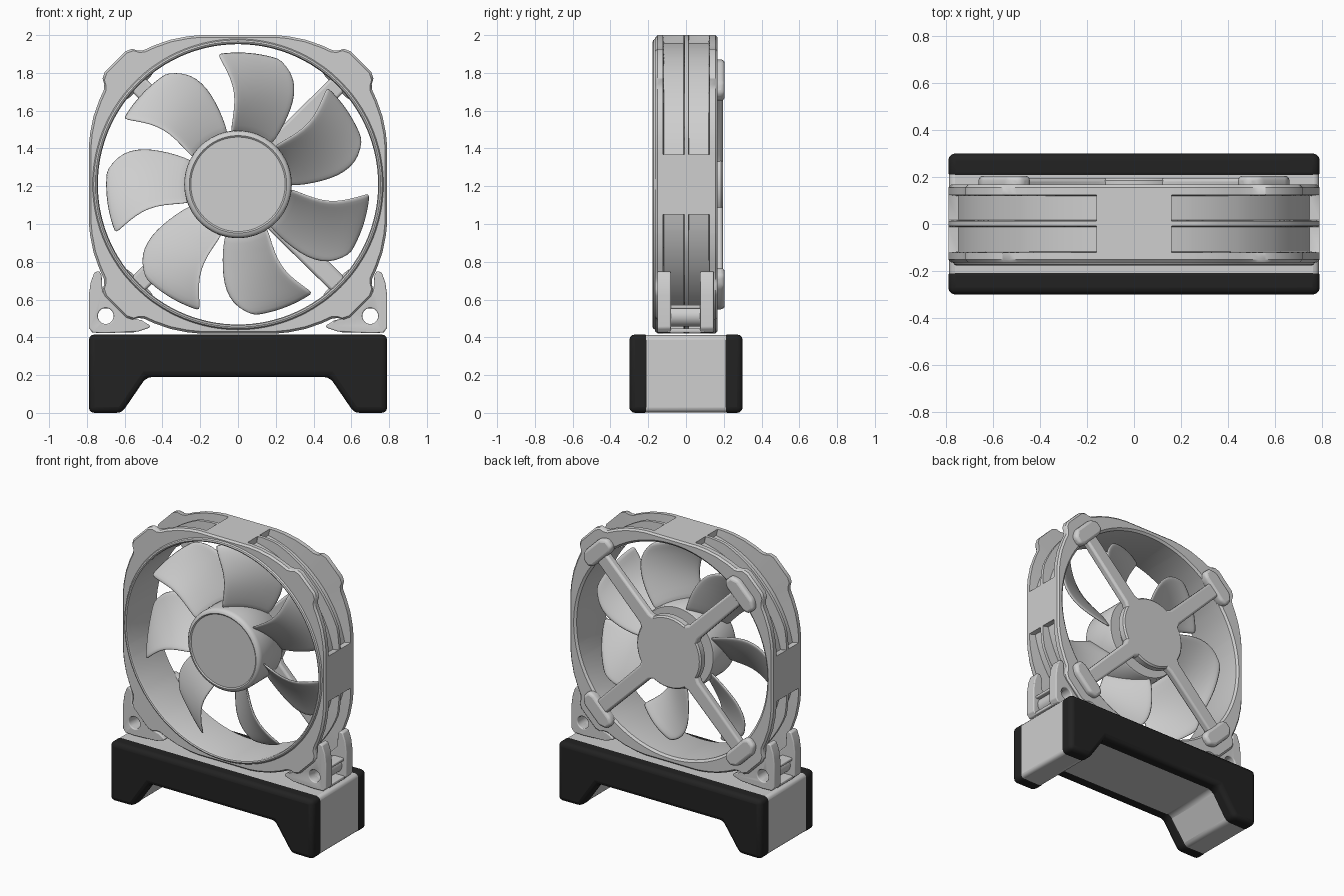
import bpy, bmesh
from math import sin, cos, pi, radians, degrees, atan2
from mathutils import Matrix

cube = bpy.data.objects.get("Cube")
if cube:
    bpy.data.objects.remove(cube, do_unlink=True)

ZC = 1.21       # height of the fan axis


def material(name, value):
    m = bpy.data.materials.new(name)
    m.use_nodes = True
    colour = (value, value, value, 1)
    m.diffuse_color = colour
    bsdf = m.node_tree.nodes["Principled BSDF"]
    bsdf.inputs["Base Color"].default_value = colour
    bsdf.inputs["Roughness"].default_value = 0.6
    return m


GREY = material("light grey", 0.62)
BLACK = material("soft black", 0.016)


def finish(name, bm, mat=GREY, bevel=0, hole=None):
    """Turn a bmesh into a shaded object, with optional round hole and bevel."""
    bmesh.ops.recalc_face_normals(bm, faces=bm.faces)
    mesh = bpy.data.meshes.new(name)
    bm.to_mesh(mesh)
    bm.free()
    mesh.materials.append(mat)
    ob = bpy.data.objects.new(name, mesh)
    bpy.context.collection.objects.link(ob)
    if hole:
        mod = ob.modifiers.new("hole", "BOOLEAN")
        mod.object = hole
        mod.solver = "EXACT"
    if bevel:
        mod = ob.modifiers.new("bevel", "BEVEL")
        mod.width = bevel
        mod.segments = 3
        mod.angle_limit = radians(25)
    bpy.ops.object.select_all(action="DESELECT")
    ob.select_set(True)
    bpy.context.view_layer.objects.active = ob
    bpy.ops.object.shade_smooth_by_angle(angle=radians(35))
    return ob


def prism(name, pts, y0, y1, mat=GREY, bevel=0, hole=None, turn=0):
    """Extrude an x/z outline along y, optionally turned about the fan axis."""
    bm = bmesh.new()
    face = bm.faces.new([bm.verts.new((x, y0, z)) for x, z in pts])
    ext = bmesh.ops.extrude_face_region(bm, geom=[face])["geom"]
    moved = [v for v in ext if isinstance(v, bmesh.types.BMVert)]
    bmesh.ops.translate(bm, verts=moved, vec=(0, y1 - y0, 0))
    if turn:
        rot = Matrix.Translation((0, 0, ZC)) @ Matrix.Rotation(-turn, 4, "Y")
        bm.transform(rot)
    return finish(name, bm, mat, bevel, hole)


def box(x0, x1, z0, z1):
    return [(x0, z0), (x1, z0), (x1, z1), (x0, z1)]


def sweep(name, angles, section, cx=0, cz=ZC, closed=True, hide=False):
    """Revolve a (radius, y) section about a y-directed axis."""
    bm = bmesh.new()
    rings = []
    for a in angles:
        rings.append([bm.verts.new((cx + r * cos(a), y, cz + r * sin(a)))
                      for r, y in section(a)])
    count = len(rings[0])
    for i, ring in enumerate(rings):
        nxt = rings[(i + 1) % len(rings)]
        for j in range(count if closed else count - 1):
            k = (j + 1) % count
            bm.faces.new((ring[j], ring[k], nxt[k], nxt[j]))
    if not closed:
        for j in (0, -1):
            bm.faces.new([ring[j] for ring in rings])
    return finish(name, bm)


def turns(n):
    return [2 * pi * i / n for i in range(n)]


# Fan frame: square-ish outline described over one eighth of a turn
OUTLINE = [(.79, 0), (.79, .2), (.783, .27), (.765, .36), (.735, .445),
           (.71, .50), (.708, .53), (.717, .56), (.705, .595), (.65, .65)]
POCKET = radians(11.5)


def fold(a):
    a = a % (pi / 2)
    return min(a, pi / 2 - a)


def outer_radius(a):
    a = min(max(fold(a), 0), pi / 4 - 1e-6)
    dx, dy = cos(a), sin(a)
    for (px, py), (qx, qy) in zip(OUTLINE, OUTLINE[1:]):
        if a <= atan2(qy, qx) + 1e-6:
            ex, ey = qx - px, qy - py
            return (px * ey - py * ex) / (dx * ey - dy * ex)


def frame_section(a):
    r = outer_radius(a)
    solid = fold(a) < POCKET
    floor = r if solid else .762
    rib = r if solid else min(r, .835)
    return [(.742, -.16), (.747, -.173), (.755, -.177), (.764, -.173), (.77, -.163),
            (r - .012, -.163), (r, -.15), (r, -.122), (floor, -.117),
            (floor, -.012), (rib, -.009), (rib, .013), (floor, .016),
            (floor, .119), (r, .124), (r, .155), (r - .012, .167),
            (.757, .167), (.742, .155)]


eighth = {atan2(y, x) for x, y in OUTLINE} | {radians(d) for d in (3, 6, 9, 18, 22, 28)}
eighth |= {POCKET - .002, POCKET + .002}
quarter = {round(v, 5) for a in eighth for v in (a, pi / 2 - a)}
stations = sorted({round(q + k * pi / 2, 4) % 6.2831 for q in quarter for k in range(4)})
stations = [a for i, a in enumerate(stations) if i == 0 or a - stations[i - 1] > .001]
sweep("fan_frame", stations, frame_section)

# Rotor hub and motor core
sweep("rotor_hub", turns(72), lambda a: [
    (.25, -.162), (.258, -.168), (.272, -.164), (.282, -.152), (.285, -.135),
    (.285, .085), (.278, .095), (.225, .095)], closed=False)
sweep("motor_core", turns(48), lambda a: [(.2, .05), (.2, .16)], closed=False)

# Swept blades: radius, trailing angle, leading angle, half depth
BLADE = [(.265, 152, 202, .105), (.36, 154, 197, .11), (.45, 156.5, 195, .11),
         (.53, 159, 196, .105), (.60, 162.5, 198.5, .10), (.655, 167, 200.5, .09),
         (.70, 174, 202, .075)]
CHORD = 10
for n in range(7):
    bm = bmesh.new()
    rows = []
    for r, a0, a1, depth in BLADE:
        row = []
        for i in range(CHORD + 1):
            t = i / CHORD
            a = radians(a0 + (a1 - a0) * t) + n * 2 * pi / 7
            y = -.02 + depth * (1 - 2 * t) + .05 * t * (1 - t)
            row.append(bm.verts.new((r * cos(a), y, ZC + r * sin(a))))
        rows.append(row)
    for low, high in zip(rows, rows[1:]):
        for i in range(CHORD):
            bm.faces.new((low[i], low[i + 1], high[i + 1], high[i]))
    blade = finish(f"blade_{n + 1}", bm)
    thick = blade.modifiers.new("thickness", "SOLIDIFY")
    thick.thickness = .016
    thick.offset = 0
    sub = blade.modifiers.new("smooth", "SUBSURF")
    sub.levels = sub.render_levels = 1

# Rear support: centre plate, four arms and their end pads
sweep("support_plate", turns(64), lambda a: [
    (.235, .135), (.25, .145), (.25, .185), (.24, .195)], closed=False)
for n in range(4):
    turn = pi / 4 + n * pi / 2
    arm = [(.2, -.085), (.27, -.055), (.77, -.05), (.77, .05), (.27, .055), (.2, .085)]
    prism(f"support_arm_{n + 1}", arm, .14, .195, bevel=.015, turn=turn)
    pad = [(.75, -.13), (.81, -.13), (.845, -.08), (.845, .08),
           (.81, .13), (.75, .13), (.73, .09), (.73, -.09)]
    prism(f"support_pad_{n + 1}", pad, .14, .205, bevel=.02, turn=turn)

# Corner clips that hold the frame on the stand
CLIP = [(.79, .45), (.79, .62), (.78, .69), (.76, .745), (.735, .75), (.722, .73),
        (.717, .64), (.58, .505), (.51, .49), (.465, .462), (.47, .45), (.53, .43),
        (.70, .422), (.77, .425)]
HX, HZ, HR = .70, .513, .042
for side, sx in (("left", 1), ("right", -1)):
    ring = [(sx * HX + HR * cos(a), HZ + HR * sin(a)) for a in turns(32)]
    cutter = prism(f"{side}_clip_cutter", ring, -.3, .3)
    cutter.hide_render = True
    cutter.hide_viewport = True
    outline = [(sx * x, z) for x, z in CLIP]
    for end, y0, y1 in (("front", -.152, -.08), ("rear", .075, .147)):
        clip = prism(f"{side}_{end}_clip", outline, y0, y1, bevel=.014, hole=cutter)
        bpy.context.view_layer.objects.active = clip
        for mod in [m.name for m in clip.modifiers if m.type in {"BOOLEAN", "BEVEL"}]:
            bpy.ops.object.modifier_apply(modifier=mod)
    bpy.data.objects.remove(cutter, do_unlink=True)
    sweep(f"{side}_clip_sleeve", turns(32), lambda a: [
        (HR, -.1), (HR, .1), (.056, .1), (.056, -.1)], cx=sx * HX, cz=HZ)
    for part, b in (("bar", (.69, .77, .552, .572)), ("floor", (.55, .775, .425, .447))):
        pts = [(sx * x, z) for x, z in box(*b)]
        prism(f"{side}_clip_{part}", pts, -.1, .1, bevel=.006)


# Stand: light core between two dark cheeks
def stand_outline(w, d):
    half = [(.615 + d, d), (.485 + d * .6, .19 + d * .5)]
    right = [(w, d), (w, .415 - d)]
    return ([(-x, z) for x, z in right] + right[::-1] + half
            + [(-x, z) for x, z in half[::-1]])


prism("stand_core", stand_outline(.787, .003), -.25, .25, bevel=.025)
prism("stand_front_cheek", stand_outline(.79, 0), -.30, -.19, BLACK, .03)
prism("stand_rear_cheek", stand_outline(.79, 0), .19, .30, BLACK, .03)
